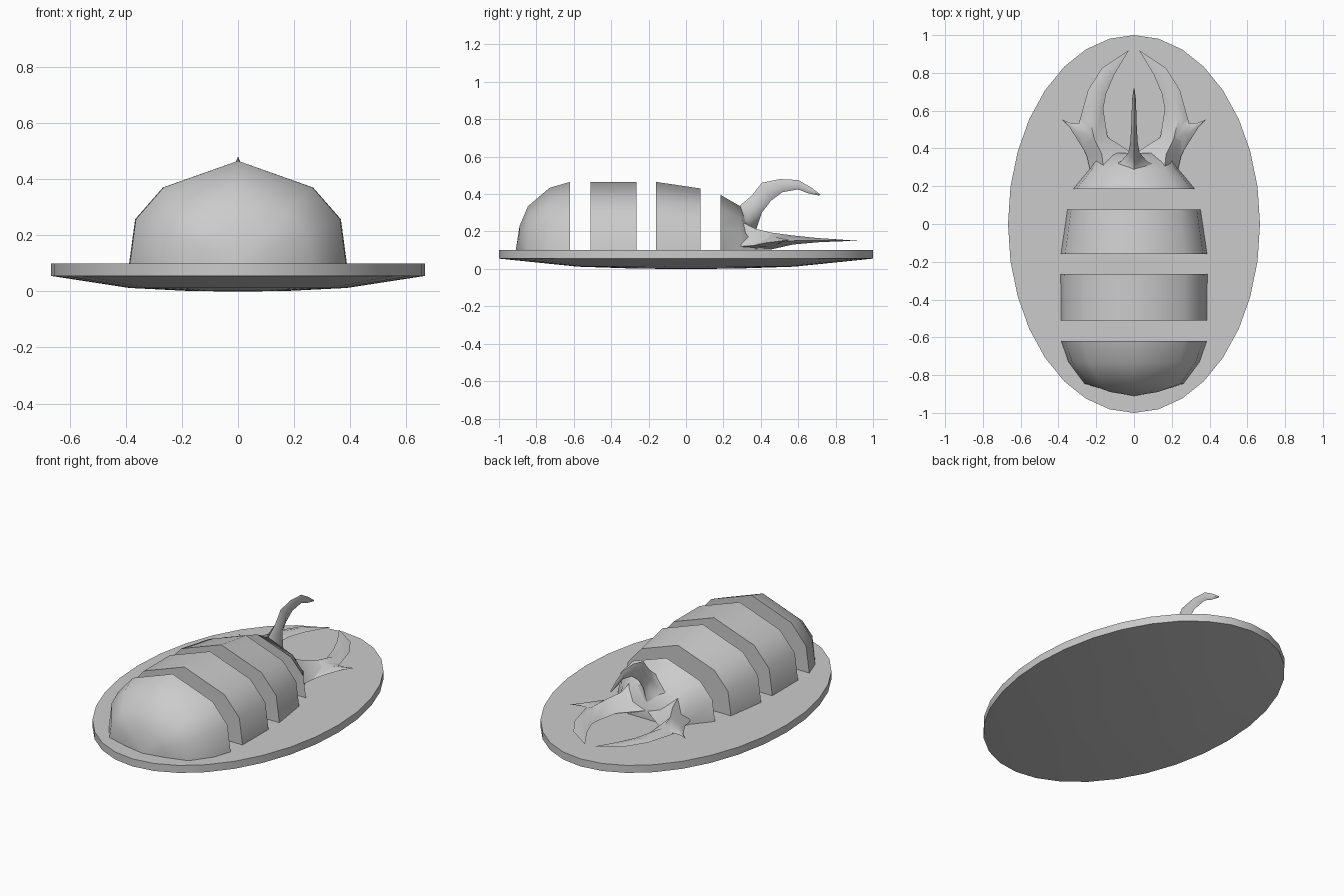
import bpy, bmesh, math


def finish(name, bm, angle):
    bmesh.ops.remove_doubles(bm, verts=bm.verts, dist=1e-5)
    bmesh.ops.recalc_face_normals(bm, faces=bm.faces)
    mesh = bpy.data.meshes.new(name)
    bm.to_mesh(mesh)
    bm.free()
    ob = bpy.data.objects.new(name, mesh)
    bpy.context.collection.objects.link(ob)
    bpy.ops.object.select_all(action='DESELECT')
    ob.select_set(True)
    bpy.context.view_layer.objects.active = ob
    bpy.ops.object.shade_smooth_by_angle(angle=math.radians(angle))
    return ob


def loft(name, sections, angle=55, mirror=False):
    """Skin a row of closed sections and cap both ends."""
    bm = bmesh.new()
    rings = [[bm.verts.new(p) for p in s] for s in sections]
    n = len(rings[0])
    for a, b in zip(rings, rings[1:]):
        for i in range(n):
            j = (i + 1) % n
            bm.faces.new((a[i], a[j], b[j], b[i]))
    bm.faces.new(rings[0])
    bm.faces.new(rings[-1])
    ob = finish(name, bm, angle)
    if mirror:
        ob.modifiers.new("mirror", 'MIRROR').use_clip = True
    return ob


def arch(y, half, top):
    """Body cross-section: low-poly arch with a centre ridge."""
    h = top - 0.1
    prof = [(1, 0), (0.945, 0.43), (0.69, 0.74)]
    right = [(half * x, y, 0.1 + h * z) for x, z in prof]
    left = [(-x, y, z) for x, y, z in reversed(right)]
    return right + [(0, y, top)] + left


# Oval base with shallow domed underside
N = 32
sections = [[(0.667 * s * math.sin(2 * math.pi * i / N),
              s * math.cos(2 * math.pi * i / N), z) for i in range(N)]
            for s, z in [(1, 0.1), (1, 0.055), (0.58, 0.012), (0.28, 0.002), (0.1, 0)]]
loft("base", sections, 30)

# Body segments
loft("middle_segment", [arch(-0.51, 0.387, 0.465), arch(-0.265, 0.388, 0.465)])
loft("front_segment", [arch(-0.16, 0.387, 0.465), arch(0.077, 0.352, 0.43)])

# Rounded tail, last ring bulging back to the centre line
end = arch(-0.845, 0.262, 0.335)
tip = [(x * 0.5, -0.89, 0.1 + (z - 0.1) * 0.55) for x, y, z in end]
tip[0], tip[-1] = (0.13, -0.885, 0.1), (-0.13, -0.885, 0.1)
last = [(0, -0.91, 0.1)] * len(end)
loft("tail_segment", [arch(-0.62, 0.385, 0.465), arch(-0.73, 0.347, 0.433),
                      end, tip, last], 60)

# Head block tapering to the neck and the jaw root
loft("head", [arch(0.185, 0.322, 0.395), arch(0.29, 0.235, 0.335),
              arch(0.375, 0.19, 0.2)], 60)

# Curved jaws: outer, top, inner, bottom points per section
jaw = [
    [(0.235, 0.295, 0.12), (0.16, 0.28, 0.26), (0, 0.30, 0.2), (0.12, 0.30, 0.1)],
    [(0.25, 0.36, 0.125), (0.17, 0.37, 0.215), (0, 0.37, 0.15), (0.14, 0.39, 0.1)],
    [(0.285, 0.43, 0.14), (0.21, 0.45, 0.195), (0.14, 0.46, 0.13), (0.2, 0.46, 0.105)],
    [(0.29, 0.54, 0.15), (0.235, 0.56, 0.18), (0.163, 0.61, 0.135), (0.225, 0.57, 0.13)],
    [(0.243, 0.71, 0.152), (0.2, 0.70, 0.165), (0.147, 0.69, 0.147), (0.2, 0.70, 0.142)],
    [(0.17, 0.825, 0.152), (0.14, 0.81, 0.158), (0.105, 0.79, 0.15), (0.14, 0.81, 0.147)],
    [(0.027, 0.92, 0.15)] * 4,
]
loft("jaw", jaw, 60, True)

# Side spur on each jaw
spur = [
    [(0.24, 0.35, 0.125), (0.22, 0.46, 0.19), (0.26, 0.57, 0.155), (0.22, 0.46, 0.115)],
    [(0.29, 0.43, 0.14), (0.285, 0.48, 0.17), (0.29, 0.535, 0.155), (0.285, 0.48, 0.13)],
    [(0.34, 0.51, 0.15), (0.338, 0.52, 0.16), (0.335, 0.535, 0.155), (0.338, 0.52, 0.145)],
    [(0.385, 0.555, 0.155)] * 4,
]
loft("jaw_spur", spur, 60, True)

# Forward-curving horn: upper point, lower point, half width
spine = [
    ((0.24, 0.35), (0.375, 0.13), 0.12),
    ((0.285, 0.335), (0.375, 0.21), 0.07),
    ((0.35, 0.39), (0.405, 0.30), 0.03),
    ((0.405, 0.46), (0.455, 0.365), 0.02),
    ((0.50, 0.48), (0.515, 0.41), 0.015),
    ((0.60, 0.475), (0.60, 0.425), 0.012),
    ((0.67, 0.435), (0.65, 0.405), 0.01),
    ((0.72, 0.397), (0.71, 0.392), 0.003),
]
horn = [[(0, *u), (w, (u[0] + l[0]) / 2, (u[1] + l[1]) / 2), (0, *l),
         (-w, (u[0] + l[0]) / 2, (u[1] + l[1]) / 2)] for u, l, w in spine]
loft("horn", horn, 60)
